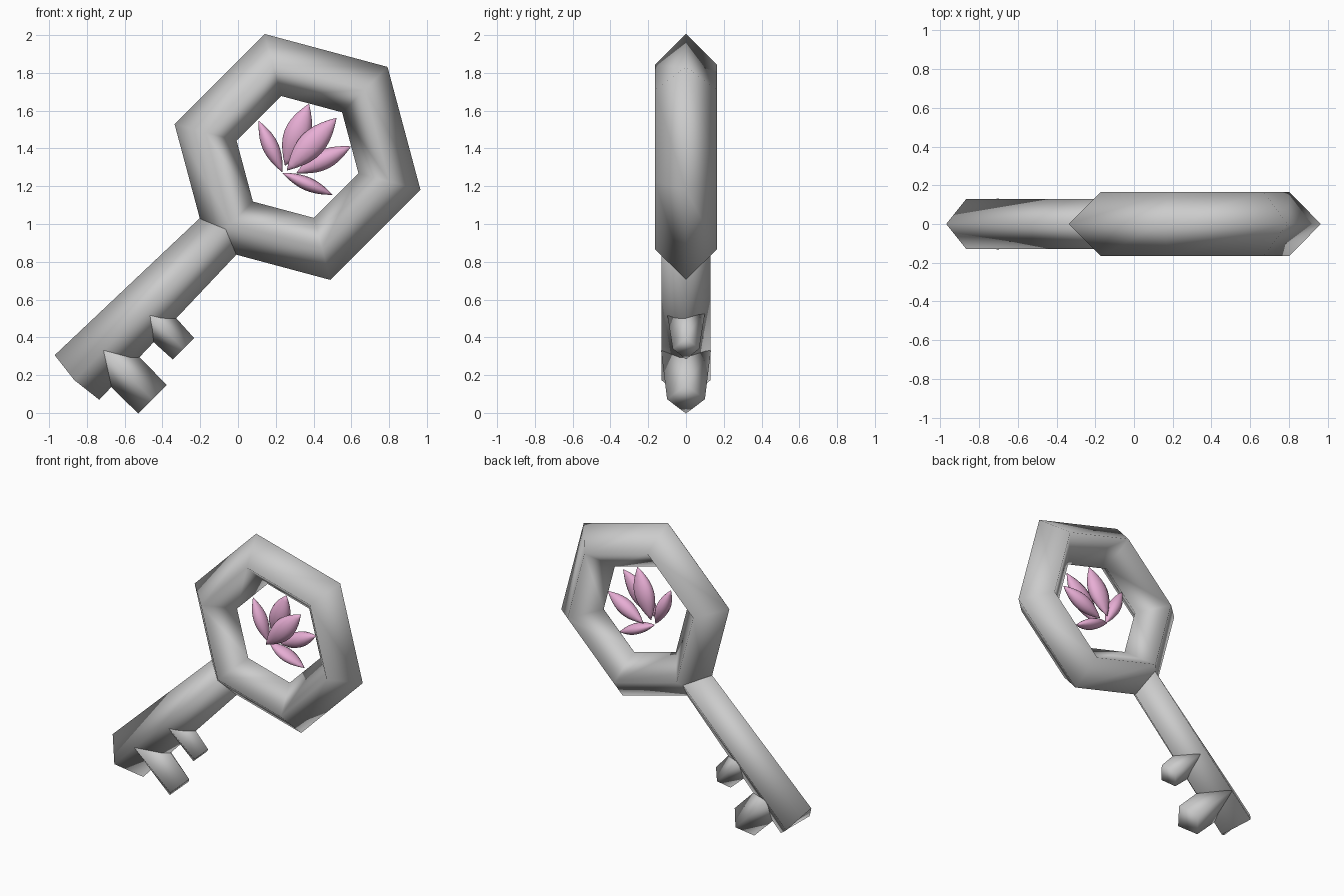
import bpy, bmesh, math
from mathutils import Vector

if "Cube" in bpy.data.objects:
    bpy.data.objects.remove(bpy.data.objects["Cube"])

C = Vector((0.315, 0, 1.355))            # ring centre
S = Vector((-1, 0, -1)).normalized()     # along the shaft
D = Vector((1, 0, -1)).normalized()      # towards the teeth
Y = Vector((0, 1, 0))


def loft(name, rings, mat=None):
    """Skin a list of vertex loops, cap both ends, shade smooth."""
    bm = bmesh.new()
    loops = [[bm.verts.new(p) for p in r] for r in rings]
    n = len(loops[0])
    for a, b in zip(loops, loops[1:]):
        for i in range(n):
            j = (i + 1) % n
            bm.faces.new((a[i], a[j], b[j], b[i]))
    bm.faces.new(loops[0])
    bm.faces.new(loops[-1])
    bmesh.ops.recalc_face_normals(bm, faces=bm.faces)
    for f in bm.faces:
        f.smooth = True
    me = bpy.data.meshes.new(name)
    bm.to_mesh(me)
    bm.free()
    ob = bpy.data.objects.new(name, me)
    bpy.context.collection.objects.link(ob)
    if mat:
        me.materials.append(mat)
    return ob


def diamond(centre, u, ru, ry, bulge=Vector()):
    """Four-sided section; bulge shifts the two side ridges."""
    return [centre + u * ru, centre + Y * ry + bulge,
            centre - u * ru, centre - Y * ry + bulge]


# hexagonal bow with a diamond cross-section
bpy.ops.mesh.primitive_torus_add(major_segments=6, minor_segments=4,
                                 major_radius=0.504, minor_radius=0.17,
                                 location=C, rotation=(math.pi / 2, -math.pi / 4, 0))
bow = bpy.context.object
bow.name = "bow_ring"
bow.scale.z = 0.165 / 0.17
bpy.ops.object.shade_smooth()

# shaft, slightly wider at the free end
loft("shaft", [diamond(C + S * 0.5, D, 0.134, 0.13),
               diamond(C + S * 1.651, D, 0.167, 0.13, S * 0.02)])

# teeth: position along shaft, base half-size, tip distance, tip half-size
for name, s, bw, by, d, tw, ty in (
        ("large_tooth", 1.45, 0.11, 0.132, 0.364, 0.107, 0.10),
        ("small_tooth", 1.145, 0.095, 0.103, 0.291, 0.08, 0.07)):
    o = C + S * s
    loft(name, [diamond(o, S, bw, by), diamond(o + D * d, S, tw, ty)])

# lotus petals: base, tip, half-width, half-thickness
pink = bpy.data.materials.new("petal_pink")
pink.diffuse_color = (0.80, 0.42, 0.66, 1)
pink.use_nodes = True
pink.node_tree.nodes["Principled BSDF"].inputs["Base Color"].default_value = pink.diffuse_color
petals = {
    "left_petal": ((0.235, 0.0, 1.275), (0.11, 0.01, 1.545), 0.043, 0.05),
    "upper_petal": ((0.25, 0.03, 1.31), (0.375, 0.0, 1.635), 0.07, 0.05),
    "front_petal": ((0.26, -0.06, 1.285), (0.52, -0.05, 1.56), 0.07, 0.05),
    "right_petal": ((0.31, 0.03, 1.27), (0.597, 0.01, 1.41), 0.052, 0.05),
    "lower_petal": ((0.235, 0.01, 1.27), (0.50, 0.02, 1.155), 0.036, 0.055),
}
for name, (a, b, w, t) in petals.items():
    a, b = Vector(a), Vector(b)
    axis = (b - a).normalized()
    side = axis.cross(Y).normalized()
    front = side.cross(axis)
    rings = []
    for k in range(11):
        f = k / 10
        r = max(math.sin(math.pi * f) ** 0.9, 0.03)
        rings.append([a.lerp(b, f) + side * (math.cos(q) * w * r) + front * (math.sin(q) * t * r)
                      for q in (i * math.tau / 12 for i in range(12))])
    loft(name, rings, pink)
